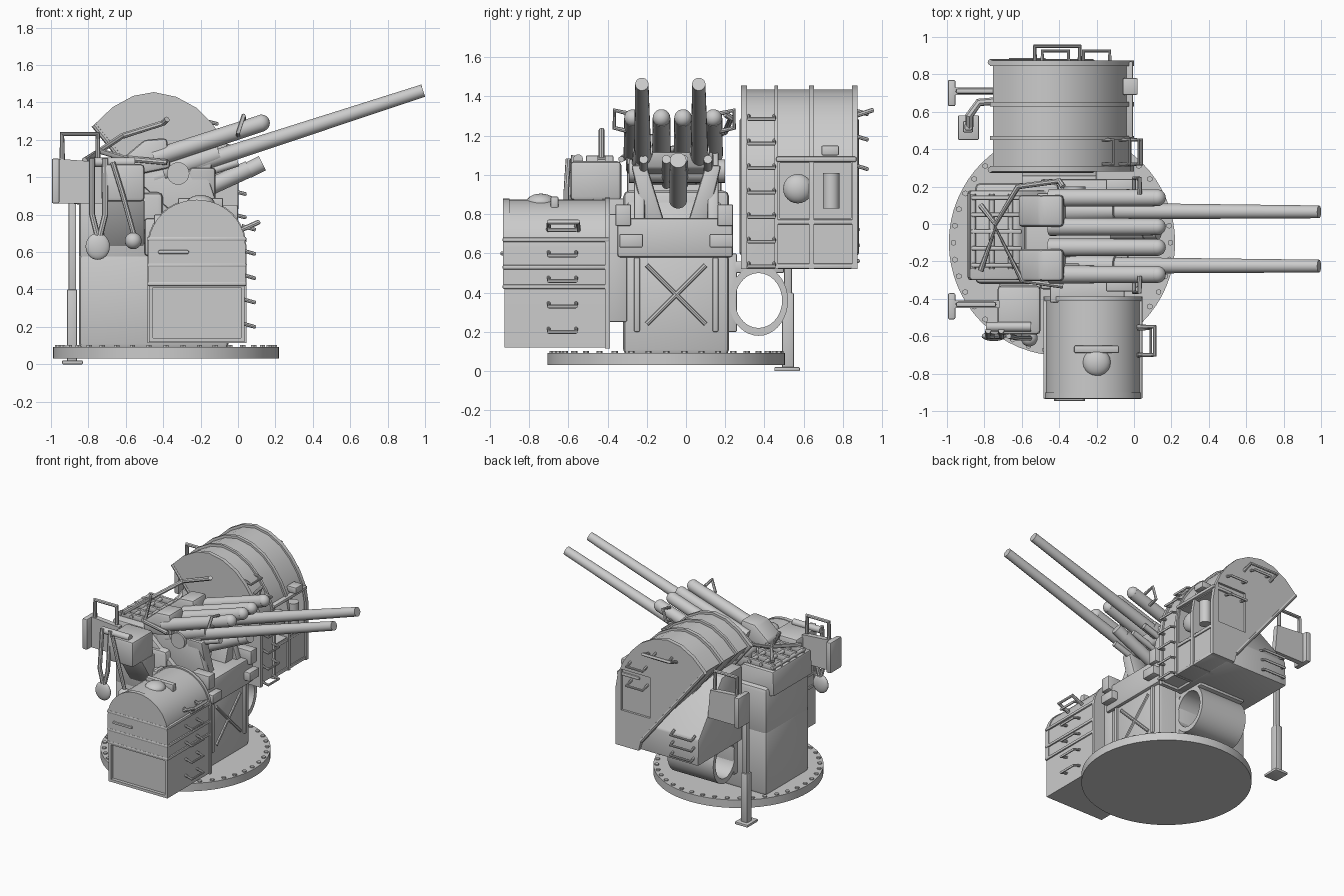
import bpy, bmesh, math
from mathutils import Vector

def finish(name, bm):
    bmesh.ops.recalc_face_normals(bm, faces=bm.faces)
    me = bpy.data.meshes.new(name)
    bm.to_mesh(me)
    bm.free()
    ob = bpy.data.objects.new(name, me)
    bpy.context.collection.objects.link(ob)
    return ob

def prism(name, pts, a, b, axis='y', bevel=0.0):
    """Closed profile in the two other axes, extruded from a to b along axis."""
    place = {'y': lambda p, t: (p[0], t, p[1]), 'x': lambda p, t: (t, p[0], p[1]),
             'z': lambda p, t: (p[0], p[1], t)}[axis]
    bm = bmesh.new()
    lo = [bm.verts.new(place(p, a)) for p in pts]
    hi = [bm.verts.new(place(p, b)) for p in pts]
    bm.faces.new(lo)
    bm.faces.new(hi)
    n = len(pts)
    for i in range(n):
        bm.faces.new((lo[i], lo[(i + 1) % n], hi[(i + 1) % n], hi[i]))
    ob = finish(name, bm)
    if bevel:
        m = ob.modifiers.new('bevel', 'BEVEL')
        m.width, m.segments = bevel, 2
    return ob

def box(name, x0, x1, y0, y1, z0, z1, bevel=0.008):
    return prism(name, [(x0, y0), (x1, y0), (x1, y1), (x0, y1)], z0, z1, 'z', bevel)

def carve(ob, *dims):
    """Cut a box-shaped recess out of ob."""
    cut = box('recess_cutter', *dims, 0)
    cut.hide_render = cut.hide_viewport = True
    m = ob.modifiers.new('recess', 'BOOLEAN')
    m.object, m.operation, m.solver = cut, 'DIFFERENCE', 'EXACT'

def cyl(name, p, q, r1, r2=None, seg=24):
    p, q = Vector(p), Vector(q)
    bm = bmesh.new()
    bmesh.ops.create_cone(bm, cap_ends=True, segments=seg, radius1=r1,
                          radius2=r1 if r2 is None else r2, depth=(q - p).length)
    ob = finish(name, bm)
    ob.rotation_euler = (q - p).to_track_quat('Z', 'Y').to_euler()
    ob.location = (p + q) / 2
    return ob

def ball(name, c, r, s=(1, 1, 1)):
    bm = bmesh.new()
    bmesh.ops.create_uvsphere(bm, u_segments=20, v_segments=12, radius=r)
    ob = finish(name, bm)
    ob.location, ob.scale = c, s

def pipe(name, pts, r=0.01):
    cu = bpy.data.curves.new(name, 'CURVE')
    cu.dimensions = '3D'
    cu.bevel_depth, cu.bevel_resolution, cu.use_fill_caps = r, 2, True
    sp = cu.splines.new('POLY')
    sp.points.add(len(pts) - 1)
    for k, p in zip(sp.points, pts):
        k.co = (*p, 1)
    bpy.context.collection.objects.link(bpy.data.objects.new(name, cu))

def handle(name, a, b, out, r=0.01):
    a, b, out = Vector(a), Vector(b), Vector(out)
    pipe(name, [a, a + out, b + out, b], r)

def arch(x0, x1, z0, spring, top, n=20):
    """Box profile with a half-elliptic top."""
    c, rx, rz = (x0 + x1) / 2, (x1 - x0) / 2, top - spring
    return [(x0, z0), (x1, z0)] + [(c + rx * math.cos(math.pi * i / n),
                                    spring + rz * math.sin(math.pi * i / n)) for i in range(n + 1)]

# Turntable base with bolt ring
CX, CY = -0.385, -0.1
cyl('base_disc', (CX, CY, 0.03), (CX, CY, 0.092), 0.605, seg=64)
for i in range(40):
    a = math.tau * i / 40
    x, y = CX + 0.58 * math.cos(a), CY + 0.58 * math.sin(a)
    cyl('base_bolt', (x, y, 0.085), (x, y, 0.102), 0.016, seg=6)

# Pedestal with front cross panel
box('pedestal', -0.85, -0.05, -0.32, 0.22, 0.08, 0.6, 0.03)
box('pedestal_back', -0.85, -0.4, -0.32, 0.22, 0.55, 0.92, 0.03)
box('pedestal_head', -0.5, -0.03, -0.35, 0.24, 0.58, 0.78, 0.015)
prism('pedestal_shoulder', [(-0.89, 0.86), (-0.3, 0.77), (-0.5, 0.95), (-0.62, 1.05), (-0.88, 1.05)],
      -0.3, 0.18, 'y', 0.015)
for s in (-1, 1):
    pipe('panel_brace', [(-0.05, -0.05 - 0.15 * s, 0.24), (-0.05, -0.05 + 0.15 * s, 0.54)], 0.012)
    box('panel_edge', -0.06, -0.035, -0.065 + 0.2 * s, -0.035 + 0.2 * s, 0.2, 0.58)
    box('head_bracket', -0.12, 0.02, -0.05 + 0.23 * s - 0.06, -0.05 + 0.23 * s + 0.06, 0.63, 0.7)
    box('head_block', -0.15, 0.0, -0.06 + 0.26 * s - 0.04, -0.06 + 0.26 * s + 0.04, 0.74, 0.85)

# Gun cradle: trunnion cheeks flaring upward from the head
for s in (-1, 1):
    c = -0.05
    prism('trunnion_cheek', [(-0.52, 0.76), (-0.08, 0.76), (-0.16, 1.0), (-0.3, 1.13), (-0.52, 1.08)],
          c + s * 0.16, c + s * 0.215, 'y', 0.01)
    prism('front_fork', [(c + s * 0.06, 0.76), (c + s * 0.16, 0.76), (c + s * 0.23, 1.05), (c + s * 0.15, 1.05)],
          -0.26, -0.12, 'x', 0.015)
cyl('elevation_cylinder', (-0.32, -0.04, 0.87), (0.06, -0.04, 1.045), 0.045)
cyl('elevation_collar', (0.05, -0.04, 1.035), (0.13, -0.04, 1.075), 0.042)
cyl('trunnion', (-0.32, -0.29, 1.02), (-0.32, 0.2, 1.02), 0.06)

# Twin barrels, recoil tubes and breeches, all on the same elevation
SL = 0.325
def on_axis(x, y, z0, x0):
    return (x, y, z0 + SL * (x - x0))
for y in (-0.22, 0.07):
    cyl('barrel', on_axis(-0.45, y, 1.46, 0.98), on_axis(0.99, y - 0.005, 1.463, 0.99), 0.047, 0.034)
    cyl('barrel_sleeve', on_axis(-0.4, y, 1.03, -0.4), on_axis(-0.1, y, 1.03, -0.4), 0.06, 0.05)
    prism('breech', [(-0.6, 1.0), (-0.36, 1.05), (-0.38, 1.21), (-0.5, 1.2), (-0.62, 1.1)],
          y - 0.085, y + 0.085, 'y', 0.02)
for y in (-0.27, -0.125, -0.015, 0.14):
    cyl('recoil_tube', on_axis(-0.45, y, 1.29, 0.13), on_axis(0.13, y, 1.29, 0.13), 0.048, 0.045)
    ball('recoil_tube_cap', (0.125, y, 1.29), 0.045)
    cyl('lower_slide', on_axis(-0.4, y * 0.8, 0.95, -0.4), on_axis(0.0, y * 0.8, 0.95, -0.4), 0.022)
prism('cradle', [(-0.6, 0.93), (-0.15, 1.03), (-0.12, 1.12), (-0.58, 1.05)], -0.26, 0.14, 'y', 0.015)

# Loading tray at the rear
for y in (-0.22, -0.13, -0.04, 0.05, 0.14):
    box('tray_rail', -0.87, -0.6, y - 0.012, y + 0.012, 1.04, 1.09)
for x in (-0.86, -0.76, -0.66):
    cyl('tray_bar', (x, -0.24, 1.07), (x, 0.16, 1.07), 0.014, seg=12)

# Sighting linkage around the breeches
pipe('sight_frame', [(-0.82, 0.1, 1.09), (-0.74, 0.0, 1.14), (-0.62, 0.2, 1.22), (-0.4, 0.23, 1.29), (-0.38, 0.2, 1.31)], 0.016)
pipe('sight_frame', [(-0.82, -0.25, 1.09), (-0.74, -0.02, 1.14), (-0.6, -0.3, 1.1), (-0.38, -0.33, 1.08)], 0.016)
for s in (-1, 1):
    handle('cradle_handle', (0.0, -0.06 + 0.22 * s, 1.22), (0.03, -0.06 + 0.22 * s, 1.31), (0, 0.085 * s, 0.02), 0.012)

# Lower side cabinet with arched roof, ribs and recessed front
cab = prism('low_cabinet', arch(-0.475, 0.035, 0.12, 0.63, 0.875), -0.925, -0.4)
carve(cab, -0.455, 0.015, -1.0, -0.9, 0.14, 0.41)
prism('low_cabinet_rib', arch(-0.485, 0.045, 0.115, 0.63, 0.885), -0.412, -0.388)
prism('low_cabinet_rim', arch(-0.48, 0.04, 0.42, 0.63, 0.88), -0.932, -0.9)
for z in (0.43, 0.53, 0.67):
    box('low_cabinet_band', -0.485, 0.045, -0.935, -0.39, z - 0.012, z + 0.012)
for z in (0.22, 0.35, 0.48, 0.61, 0.74):
    handle('low_cabinet_rung', (0.02, -0.7, z), (0.02, -0.56, z), (0.07, 0, -0.02))
handle('low_cabinet_grip', (0.02, -0.7, 0.72), (0.02, -0.55, 0.72), (0.09, 0, 0.04), 0.013)
handle('low_cabinet_latch', (-0.42, -0.92, 0.6), (-0.27, -0.92, 0.6), (0, -0.02, 0))
ball('roof_vent', (-0.2, -0.74, 0.86), 0.075, (1, 1, 0.6))
box('roof_plate', -0.32, -0.08, -0.69, -0.65, 0.83, 0.89)
box('cabinet_mount', -0.45, -0.05, -0.42, -0.3, 0.25, 0.8)

# Tall side cabinet: curved hood cut off diagonally at the back, with full-profile ribs
FRONT = [(0.0, 0.52), (0.0, 0.96), (-0.02, 1.08), (-0.07, 1.19), (-0.14, 1.29), (-0.22, 1.37),
         (-0.33, 1.43), (-0.45, 1.455)]
HOOD = FRONT + [(-0.56, 1.435), (-0.67, 1.375), (-0.77, 1.28), (-0.22, 0.6), (-0.2, 0.52)]
core = prism('tall_cabinet', [(-0.34 + (x + 0.34) * 0.96, 1.0 + (z - 1.0) * 0.96) for x, z in HOOD], 0.29, 0.855)
carve(core, -0.12, 0.1, 0.48, 0.84, 0.78, 1.06)
for y, w in ((0.295, 0.015), (0.46, 0.01), (0.64, 0.013)):
    prism('tall_cabinet_rib', HOOD, y - w, y + w)
side = prism('tall_cabinet_side', HOOD, 0.845, 0.875)
carve(side, -0.3, -0.05, 0.858, 1.0, 0.8, 1.12)
for z in (0.535, 0.76, 1.08):
    box('tall_cabinet_band', -0.2, -0.005, 0.46, 0.87, z - 0.013, z + 0.013)
ball('window_dome', (-0.06, 0.57, 0.93), 0.075, (0.7, 1, 1))
cyl('window_canister', (-0.04, 0.74, 0.83), (-0.04, 0.74, 1.01), 0.042)
box('window_lens_box', -0.06, 0.02, 0.69, 0.78, 1.1, 1.15)

# Lower rear housing behind the hood, with sloping outer shoulder
prism('rear_housing', [(0.3, 0.52), (0.85, 0.52), (0.84, 0.72), (0.55, 1.1), (0.3, 1.1)], -0.7, -0.15, 'x', 0.01)
for z in (0.58, 0.66, 0.74):
    handle('housing_rung', (-0.66, 0.83, z), (-0.48, 0.83, z), (0, 0.05, -0.02))
def front_x(z):
    for (xa, za), (xb, zb) in zip(FRONT, FRONT[1:]):
        if za <= z <= zb:
            return xa + (xb - xa) * (z - za) / (zb - za)
for i in range(7):
    z = 0.55 + 0.125 * i
    x = front_x(z) - 0.02
    handle('tall_cabinet_rung', (x, 0.32, z), (x, 0.45, z), (0.06, 0, -0.015))
for x, z in ((-0.2, 1.2), (-0.2, 1.05), (-0.42, 1.33)):
    handle('outer_rung', (x - 0.07, 0.86, z), (x + 0.07, 0.86, z), (0, 0.065, -0.02))
handle('outer_grip', (-0.53, 0.86, 1.3), (-0.29, 0.86, 1.3), (0, 0.09, 0.03), 0.012)
for y in (0.29, 0.865):
    pipe('hood_edge', [(-0.77, y, 1.28), (-0.22, y, 0.6)], 0.016)

# Looped bracket carrying the tall cabinet
bm = bmesh.new()
N = 36
rings = [[bm.verts.new((x, 0.37 + ry * math.cos(math.tau * i / N), 0.36 + rz * math.sin(math.tau * i / N)))
          for i in range(N)] for x, ry, rz in ((-0.6, 0.12, 0.14), (-0.6, 0.15, 0.18), (-0.2, 0.15, 0.18), (-0.2, 0.12, 0.14))]
for k in range(4):
    a, b = rings[k], rings[(k + 1) % 4]
    for i in range(N):
        bm.faces.new((a[i], a[(i + 1) % N], b[(i + 1) % N], b[i]))
finish('loop_bracket', bm)
box('bracket_root', -0.6, -0.2, 0.2, 0.26, 0.2, 0.6)
box('bracket_top', -0.6, -0.2, 0.2, 0.5, 0.5, 0.56)

# Rear support leg
box('leg_foot', -0.94, -0.83, 0.45, 0.58, 0.0, 0.02, 0.004)
box('leg_lower', -0.915, -0.86, 0.49, 0.55, 0.01, 0.4)
box('leg_upper', -0.905, -0.865, 0.5, 0.54, 0.38, 0.9)
pipe('leg_arm', [(-0.88, 0.52, 0.88), (-0.88, 0.58, 0.92), (-0.83, 0.65, 0.92), (-0.7, 0.66, 0.9)], 0.022)

# Operator stations: back plate, arm plate and hoop on both sides
for y in (-0.43, 0.71):
    box('seat_back', -0.995, -0.955, y - 0.08, y + 0.06, 0.86, 1.1)
    prism('seat_arm', [(-0.98, 0.86), (-0.7, 0.86), (-0.72, 1.08), (-0.98, 1.1)], y - 0.02, y + 0.02)
    handle('seat_hoop', (-0.94, y, 1.09), (-0.75, y, 1.09), (0, 0, 0.14), 0.015)

# Foot controls and hand levers on the near side
box('control_box', -0.73, -0.5, -0.59, -0.33, 0.87, 1.07, 0.02)
prism('control_shelf', [(-0.3, 0.6), (-0.48, 0.88), (-0.3, 0.88)], -0.72, -0.5, 'x', 0.01)
for x in (-0.78, -0.71):
    pipe('pedal_rod', [(x, -0.57, 1.1), (x, -0.6, 0.8), (-0.745, -0.6, 0.66)], 0.016)
ball('pedal_pad', (-0.75, -0.6, 0.63), 0.065, (1, 0.4, 1.1))
pipe('hand_lever', [(-0.67, -0.6, 1.08), (-0.62, -0.61, 0.92), (-0.55, -0.61, 0.67)], 0.014)
ball('lever_knob', (-0.56, -0.61, 0.66), 0.045)
cyl('lever_axle', (-0.79, -0.55, 1.08), (-0.55, -0.55, 1.08), 0.025)

# Convert to meshes and shade smooth with sharp edges kept
obs = [o for o in bpy.context.collection.objects if not o.hide_render]
bpy.ops.object.select_all(action='DESELECT')
for o in obs:
    o.select_set(True)
bpy.context.view_layer.objects.active = obs[0]
bpy.ops.object.convert(target='MESH')
bpy.ops.object.shade_smooth_by_angle(angle=math.radians(35))
